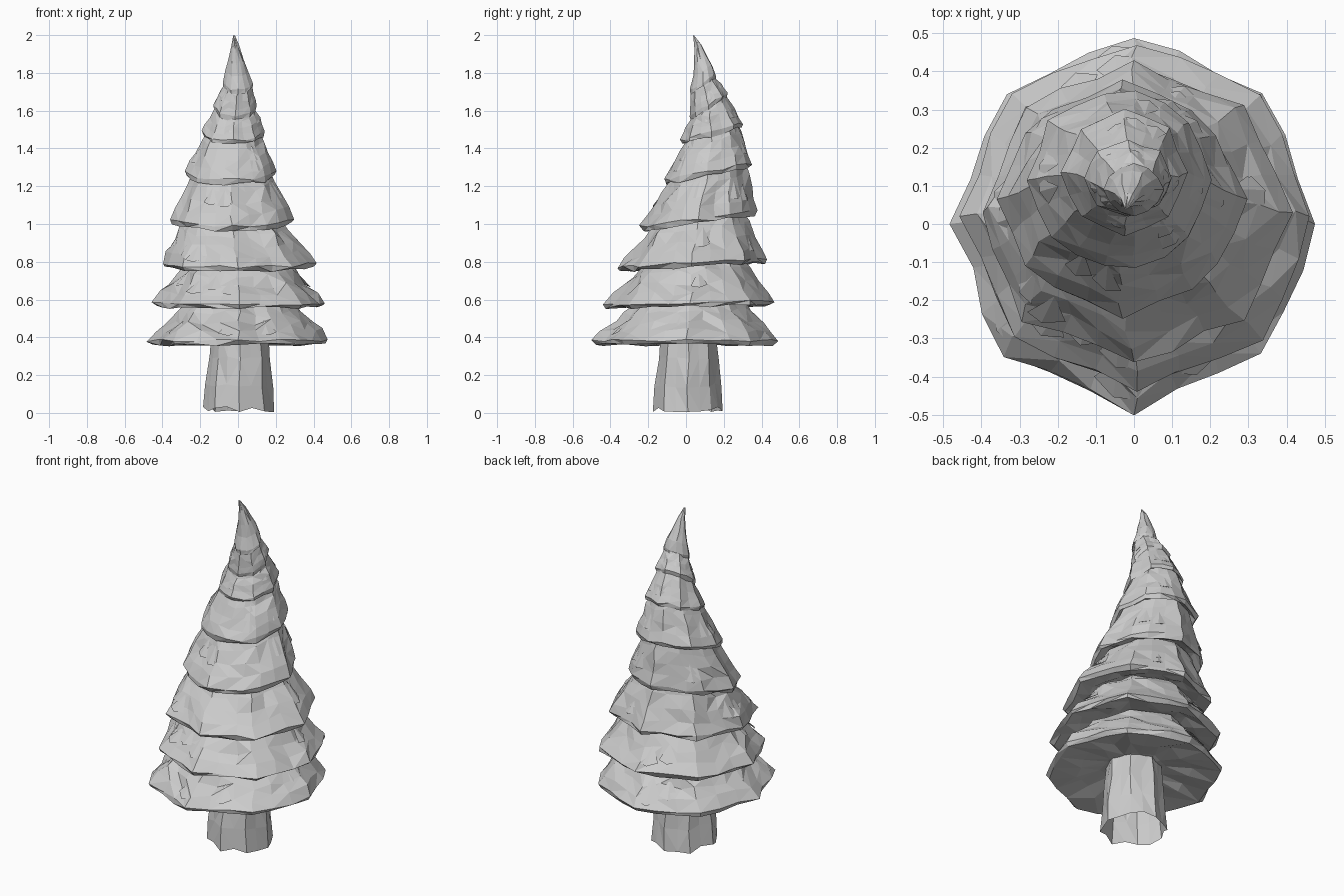
import bpy, bmesh, math, random
from mathutils import Vector

random.seed(4)
old = bpy.data.objects.get("Cube")
if old:
    bpy.data.objects.remove(old, do_unlink=True)

grey = bpy.data.materials.new("plain grey")
grey.use_nodes = True
grey.diffuse_color = (0.6, 0.6, 0.6, 1)
grey.node_tree.nodes["Principled BSDF"].inputs["Base Color"].default_value = (0.6, 0.6, 0.6, 1)


def jitter(amount):
    return random.uniform(-amount, amount)


def octagon(angle):
    """Radius of a unit octagon with corners at multiples of 45 degrees."""
    step = math.pi / 4
    return math.cos(step / 2) / math.cos(angle % step - step / 2)


def ring(hem, scale, lift, count, rough, ragged=0.008):
    """Irregular, tilted octagonal ring, scaled about the centre of a hem."""
    x0, x1, y0, y1, z_front, z_back = hem
    points = []
    for i in range(count):
        angle = math.tau * i / count
        r = octagon(angle) * (scale + jitter(rough))
        s = math.sin(angle)
        x = (x0 + x1) / 2 + (x1 - x0) / 2 * r * math.cos(angle)
        y = (y0 + y1) / 2 + (y1 - y0) / 2 * r * s
        z = z_front + (z_back - z_front) * (s + 1) / 2 + lift
        points.append(Vector((x, y, z + jitter(ragged))))
    return points


def blend(low, high, t, rough, shift=0.0):
    """Roughened ring between two rings, shifted towards the back."""
    return [a.lerp(b, t) + Vector((jitter(rough), shift + jitter(rough), jitter(rough)))
            for a, b in zip(low, high)]


def add_shell(bm, rings, open_foot=False):
    """Skin of triangles through a stack of rings, capped with fans."""
    layers = [[bm.verts.new(p) for p in points] for points in rings]
    n = len(layers[0])
    for low, high in zip(layers, layers[1:]):
        for i in range(n):
            j = (i + 1) % n
            if random.random() < 0.5:
                faces = ((low[i], low[j], high[j]), (low[i], high[j], high[i]))
            else:
                faces = ((low[i], low[j], high[i]), (low[j], high[j], high[i]))
            for f in faces:
                bm.faces.new(f)
    caps = [(layers[-1], rings[-1])]
    if not open_foot:
        caps.append((layers[0], rings[0]))
    for layer, points in caps:
        hub = bm.verts.new(sum(points, Vector()) / n)
        for i in range(n):
            bm.faces.new((layer[i], layer[(i + 1) % n], hub))


def add_tuft(bm, low, high, size):
    """Small needle-clump wedge lying on the slope of a tier."""
    i = random.randrange(len(low))
    j = (i + 1) % len(low)
    t = random.uniform(0.15, 0.5)
    left, right = low[i].lerp(high[i], t), low[j].lerp(high[j], t)
    root = low[i].lerp(high[i], t + 0.35).lerp(low[j].lerp(high[j], t + 0.35), 0.5)
    out = (left + right) / 2 - sum(low, Vector()) / len(low)
    out.z = 0
    tip = (left + right) / 2 + out.normalized() * size - Vector((0, 0, size / 2))
    a, b, c, d = [bm.verts.new(p) for p in (left, right, root, tip)]
    for f in ((a, b, c), (a, b, d), (b, c, d), (c, a, d)):
        bm.faces.new(f)


def finish(bm, name):
    bmesh.ops.recalc_face_normals(bm, faces=bm.faces)
    mesh = bpy.data.meshes.new(name)
    bm.to_mesh(mesh)
    bm.free()
    mesh.materials.append(grey)
    obj = bpy.data.objects.new(name, mesh)
    bpy.context.scene.collection.objects.link(obj)


# Trunk: tapered post with broad flat sides and an open, ragged foot
post = (-0.18, 0.195, -0.17, 0.19, 0.02, 0.02)
foot = ring(post, 1.0, 0, 16, 0.04, 0.018)
head = ring(post, 0.8, 0.42, 16, 0.02)
bm = bmesh.new()
add_shell(bm, [foot, blend(foot, head, 0.3, 0.006), blend(foot, head, 0.65, 0.006), head],
          open_foot=True)
finish(bm, "trunk")

# Tiers: hem limits (x, y), hem height at front and back, inset of the tier below
tiers = [
    ((-0.48, 0.48, -0.49, 0.49, 0.36, 0.36), 0.4, 24),
    ((-0.455, 0.47, -0.435, 0.475, 0.555, 0.57), 0.64, 24),
    ((-0.405, 0.405, -0.365, 0.425, 0.75, 0.795), 0.69, 24),
    ((-0.355, 0.295, -0.24, 0.37, 0.965, 1.045), 0.79, 20),
    ((-0.285, 0.21, -0.13, 0.36, 1.21, 1.3), 0.83, 18),
    ((-0.19, 0.14, -0.03, 0.3, 1.42, 1.51), 0.87, 16),
    ((-0.13, 0.1, 0.02, 0.22, 1.55, 1.67), 0.87, 16),
    ((-0.08, 0.08, 0.02, 0.16, 1.69, 1.765), 0.85, 12),
]
tip = (-0.03, -0.01, 0.035, 0.047, 1.995, 1.995)

for k, (hem, inset, count) in enumerate(tiers):
    last = k == len(tiers) - 1
    above, above_inset = (tip, 0.5) if last else tiers[k + 1][:2]
    size = hem[1] - hem[0]
    grain = 0.016 * size
    under = ring(hem, inset * 0.9, 0.04, count, 0.02)
    lip = ring(hem, 0.965, 0, count, 0.03)
    edge = ring(hem, 1.0, 0.022, count, 0.03)
    top = ring(above, above_inset, 0 if last else 0.02, count, 0.02, 0.005)
    bow = 0.012 if last else 0.0
    slope = [blend(edge, top, t, grain, bow) for t in (0.25, 0.5, 0.78)]
    bm = bmesh.new()
    add_shell(bm, [under, blend(under, lip, 0.5, grain), lip, edge] + slope + [top])
    for _ in range(0 if last else count // 3):
        add_tuft(bm, edge, top, 0.025 * size)
    finish(bm, "foliage_tier_%d" % (k + 1))
